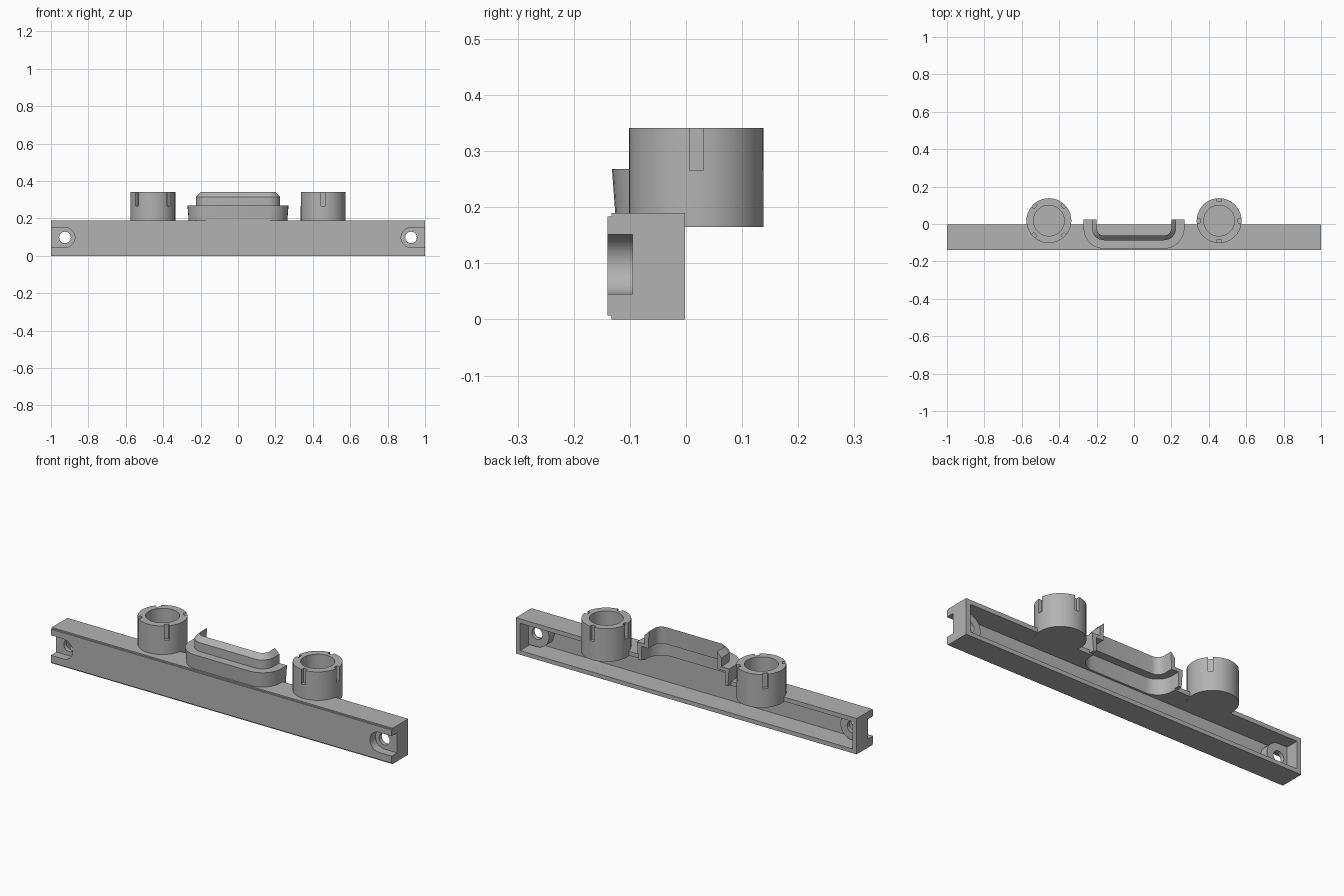
import bpy, bmesh, math
from mathutils import Matrix

if "Cube" in bpy.data.objects:
    bpy.data.objects.remove(bpy.data.objects["Cube"])

grey = bpy.data.materials.new("plain grey")
grey.use_nodes = True
grey.diffuse_color = (0.45, 0.45, 0.45, 1)
grey.node_tree.nodes["Principled BSDF"].inputs["Base Color"].default_value = (0.45, 0.45, 0.45, 1)


def finish(name, bm):
    bmesh.ops.recalc_face_normals(bm, faces=bm.faces)
    mesh = bpy.data.meshes.new(name)
    bm.to_mesh(mesh)
    bm.free()
    mesh.materials.append(grey)
    ob = bpy.data.objects.new(name, mesh)
    bpy.context.collection.objects.link(ob)
    return ob


def box(name, lo, hi):
    bm = bmesh.new()
    bmesh.ops.create_cube(bm, size=1)
    for v in bm.verts:
        v.co = [lo[i] + (v.co[i] + 0.5) * (hi[i] - lo[i]) for i in range(3)]
    return finish(name, bm)


def prism(name, points, shift):
    """Extrude a flat outline of 3D points along a vector."""
    bm = bmesh.new()
    face = bm.faces.new([bm.verts.new(p) for p in points])
    ext = bmesh.ops.extrude_face_region(bm, geom=[face])
    bmesh.ops.translate(bm, vec=shift, verts=[g for g in ext["geom"] if isinstance(g, bmesh.types.BMVert)])
    return finish(name, bm)


def select(ob):
    bpy.ops.object.select_all(action="DESELECT")
    ob.select_set(True)
    bpy.context.view_layer.objects.active = ob


def combine(ob, tool, operation="DIFFERENCE"):
    """Boolean a temporary tool into an object, then remove the tool."""
    mod = ob.modifiers.new("boolean", "BOOLEAN")
    mod.operation, mod.solver, mod.object = operation, "EXACT", tool
    select(ob)
    bpy.ops.object.modifier_apply(modifier=mod.name)
    bpy.data.objects.remove(tool)


def smooth(ob):
    select(ob)
    bpy.ops.object.shade_smooth_by_angle(angle=math.radians(30))


def rounded_end(side, radius, reach, y):
    """Outline of a half-round tongue that runs out to the end of the bar."""
    arc = [math.radians(90 + 180 * i / 16) for i in range(17)]
    pts = [(0.925 + radius * math.cos(a), y, 0.098 + radius * math.sin(a)) for a in arc]
    pts += [(reach, y, 0.098 - radius), (reach, y, 0.098 + radius)]
    return [(side * p[0], p[1], p[2]) for p in pts]


def rail_path(offset, z):
    """U-shaped path with rounded corners, open towards the back."""
    r = 0.11 - offset
    pts = [(0.27 - offset, 0.025, z)]
    for i in range(9):
        a = math.radians(-90 * i / 8)
        pts.append((0.16 + r * math.cos(a), -0.022 + r * math.sin(a), z))
    return pts + [(-x, y, h) for x, y, h in reversed(pts)]


# Bar: chamfered front, hollow from the back
bar = box("bar", (-1, -0.14, 0), (1, -0.002, 0.19))
bm = bmesh.new()
bm.from_mesh(bar.data)
edges = [e for e in bm.edges if all(v.co.y < -0.1 for v in e.verts) and abs(e.verts[0].co.x - e.verts[1].co.x) > 1]
bmesh.ops.bevel(bm, geom=edges, offset=0.007, segments=2, affect="EDGES")
bm.to_mesh(bar.data)
bm.free()
combine(bar, box("cavity", (-0.975, -0.118, 0.022), (0.975, 0.05, 0.167)))

# Screw bosses, end slots and holes
for side in (-1, 1):
    combine(bar, prism("boss", rounded_end(side, 0.07, 0.985, -0.13), (0, 0.057, 0)), "UNION")
    combine(bar, prism("slot", rounded_end(side, 0.053, 1.05, -0.2), (0, 0.105, 0)))
    bm = bmesh.new()
    bmesh.ops.create_cone(bm, cap_ends=True, segments=20, radius1=0.031, radius2=0.031, depth=0.3,
                          matrix=Matrix.Translation((side * 0.925, -0.1, 0.098)) @ Matrix.Rotation(math.pi / 2, 4, "X"))
    combine(bar, finish("hole", bm))

# Opening in the top of the bar under the rail
combine(bar, prism("opening", rail_path(0.025, 0.1), (0, 0, 0.15)))
smooth(bar)

# Stepped rail with a lip leaning inwards
profile = [(0.007, 0.175), (0, 0.268), (0.045, 0.268), (0.045, 0.315),
           (0.07, 0.341), (0.067, 0.25), (0.025, 0.25), (0.025, 0.175)]
bm = bmesh.new()
rings = [[bm.verts.new(p) for p in rail_path(o, z)] for o, z in profile]
for ring, following in zip(rings, rings[1:] + rings[:1]):
    for i in range(len(ring) - 1):
        bm.faces.new((ring[i], ring[i + 1], following[i + 1], following[i]))
for end in (0, -1):
    bm.faces.new([ring[end] for ring in rings])
smooth(finish("stepped_rail", bm))

# Cups: revolved wall and floor, with four notches around the rim
section = [(0.12, 0.165), (0.12, 0.341), (0.082, 0.341), (0.082, 0.195)]
for name, x, turn in (("right_cup", -0.455, 45), ("left_cup", 0.455, 0)):
    bm = bmesh.new()
    n = 40
    rings = [[bm.verts.new((x + r * math.cos(math.tau * i / n), 0.018 + r * math.sin(math.tau * i / n), z))
              for i in range(n)] for r, z in section]
    for a, b in zip(rings, rings[1:]):
        for i in range(n):
            bm.faces.new((a[i], a[(i + 1) % n], b[(i + 1) % n], b[i]))
    bm.faces.new(rings[0])
    bm.faces.new(rings[-1])
    cup = finish(name, bm)
    for k in range(4):
        cutter = box("notch", (0.102, -0.012, 0.265), (0.14, 0.012, 0.4))
        cutter.data.transform(Matrix.Translation((x, 0.018, 0)) @ Matrix.Rotation(math.radians(turn + 90 * k), 4, "Z"))
        combine(cup, cutter)
    smooth(cup)
